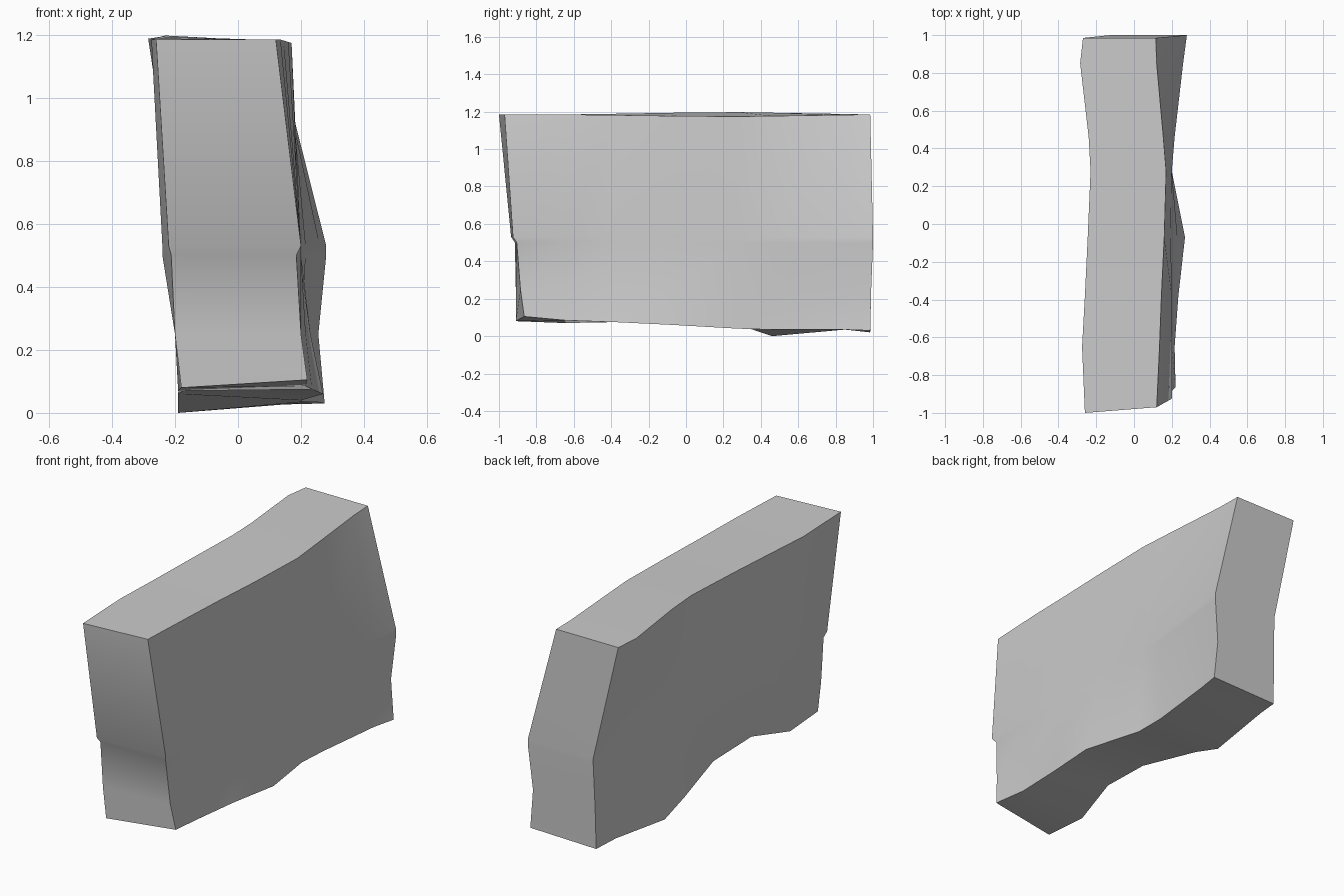
import bpy
import bmesh

default_cube = bpy.data.objects.get("Cube")
if default_cube:
    bpy.data.objects.remove(default_cube, do_unlink=True)


def make_material(name, colour):
    material = bpy.data.materials.new(name)
    material.use_nodes = True
    material.diffuse_color = colour
    shader = material.node_tree.nodes["Principled BSDF"]
    shader.inputs["Base Color"].default_value = colour
    shader.inputs["Roughness"].default_value = 0.8
    return material


# Cross-sections along the slab, front to back:
# y, left base z, right base z, left x (base to top), right x (base to top)
SECTIONS = [
    (-.95, .08, .105, (-.18, -.2, -.22, -.26), (.22, .2, .2, .12)),
    (-.65, .07, .085, (-.19, -.2, -.24, -.275), (.215, .2, .2, .135)),
    (-.38, .13, .075, (-.14, -.18, -.22, -.26), (.235, .215, .2, .145)),
    (-.07, .105, .06, (-.12, -.16, -.2, -.245), (.27, .23, .195, .16)),
    (.28, .06, .04, (-.19, -.18, -.19, -.23), (.2, .2, .2, .17)),
    (.46, 0, .035, (-.19, -.18, -.185, -.24), (.205, .2, .215, .155)),
    (.85, .035, .035, (-.16, -.155, -.16, -.285), (.25, .235, .26, .12)),
    (1, .02, .03, (-.133, -.13, -.125, -.27), (.275, .255, .28, .115)),
]
# The end faces lean, so their y changes with height
FRONT_LEFT = (-.91, -.91, -.915, -.935, -1)
FRONT_RIGHT = (-.865, -.885, -.905, -.925, -.97)
BACK = (.985, .99, 1, 1, .985)


def top_height(y, is_left):
    """The top edge rises on the left and dips on the right near the middle."""
    bend = max(0, 1 - abs(y - .2) / .8)
    return 1.185 + (.014 if is_left else -.012) * bend


def side_column(bm, index, section, is_left):
    """One vertical row of vertices on one side of a cross-section."""
    y, left_base, right_base, left, right = section
    base, low, middle, top = left if is_left else right
    # A narrow crease runs across the front just below mid height
    crease = middle
    if index == 0:
        crease += .008 if is_left else -.015
    widths = (base, low, crease, middle, top)
    heights = (left_base if is_left else right_base, .25, .5, .53,
               top_height(y, is_left))
    depths = [y] * len(widths)
    if index == 0:
        depths = FRONT_LEFT if is_left else FRONT_RIGHT
    elif index == len(SECTIONS) - 1:
        depths = BACK
    return [bm.verts.new(point) for point in zip(widths, depths, heights)]


def bridge(bm, first, second):
    """Join two rows of vertices with quads."""
    for i in range(len(first) - 1):
        bm.faces.new((first[i], second[i], second[i + 1], first[i + 1]))


def build_slab():
    bm = bmesh.new()
    lefts, rights = [], []
    for index, section in enumerate(SECTIONS):
        lefts.append(side_column(bm, index, section, True))
        rights.append(side_column(bm, index, section, False))

    # Broad sides
    for column in (lefts, rights):
        for near, far in zip(column, column[1:]):
            bridge(bm, near, far)
    # Front and back ends
    for end in (0, -1):
        bridge(bm, lefts[end], rights[end])
    # Underside and top
    for row in (0, -1):
        bridge(bm, [c[row] for c in lefts], [c[row] for c in rights])

    bmesh.ops.recalc_face_normals(bm, faces=bm.faces)
    mesh = bpy.data.meshes.new("stone_slab")
    bm.to_mesh(mesh)
    bm.free()
    slab = bpy.data.objects.new("stone_slab", mesh)
    bpy.context.collection.objects.link(slab)
    return slab


slab = build_slab()
slab.data.materials.append(make_material("stone_grey", (.6, .6, .6, 1)))

# Soft shading on the broad faces, crisp box edges
bpy.ops.object.select_all(action="DESELECT")
slab.select_set(True)
bpy.context.view_layer.objects.active = slab
bpy.ops.object.shade_smooth_by_angle(angle=.7)
